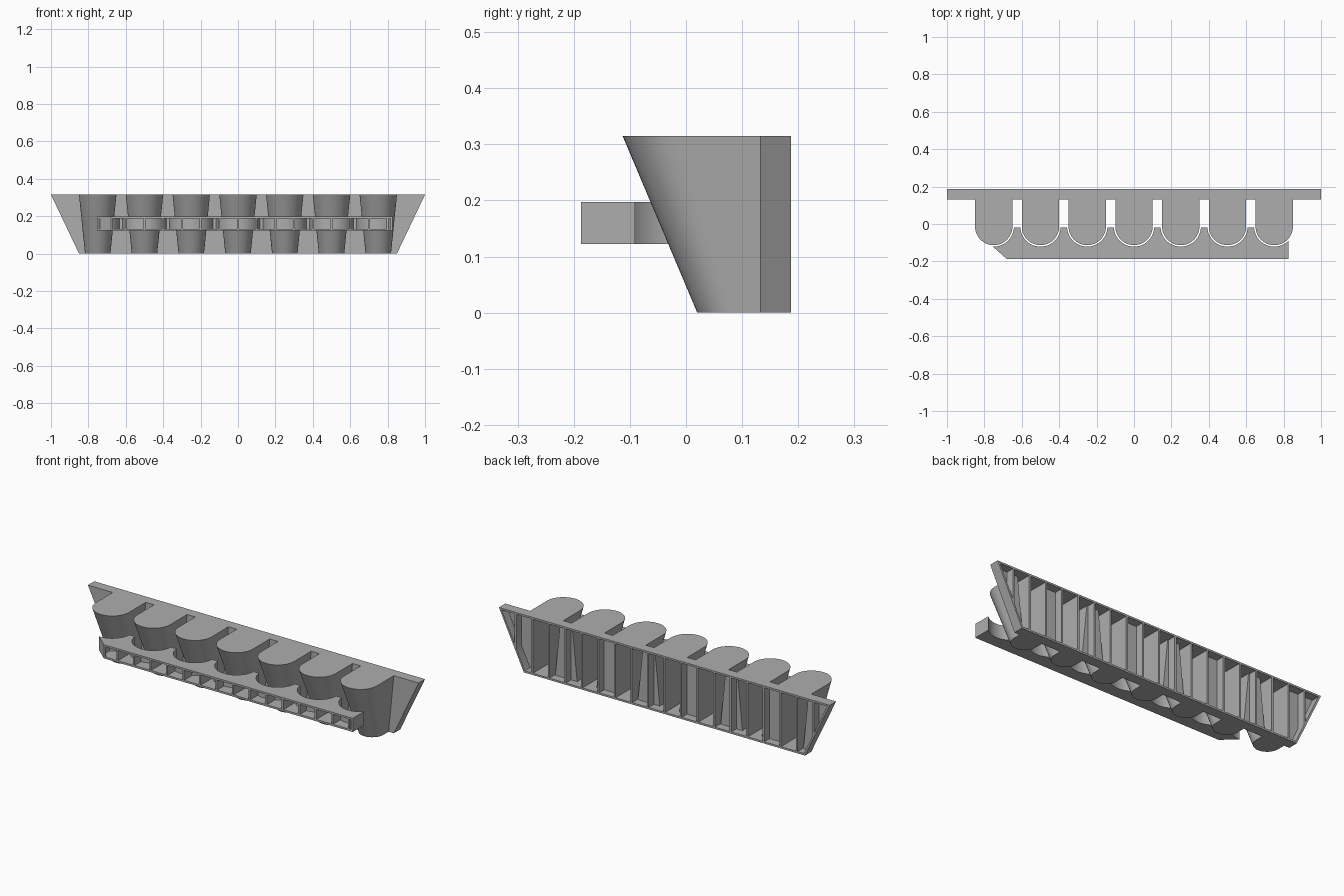
import bpy, bmesh, math

default = bpy.data.objects.get("Cube")
if default:
    bpy.data.objects.remove(default, do_unlink=True)

HEIGHT = 0.315
CENTRES = [0.25 * i for i in range(-3, 4)]
WALL = 0.01
FIN_PITCH, FIN_THICK = 0.1, 0.01
BACK, STEP, FRONT = 0.187, 0.132, -0.187

grey = bpy.data.materials.new("plain grey")
grey.use_nodes = True
colour = (0.42, 0.42, 0.42, 1)
grey.diffuse_color = colour
grey.node_tree.nodes["Principled BSDF"].inputs["Base Color"].default_value = colour


def make(name, bm):
    bmesh.ops.recalc_face_normals(bm, faces=bm.faces)
    mesh = bpy.data.meshes.new(name)
    bm.to_mesh(mesh)
    bm.free()
    mesh.materials.append(grey)
    obj = bpy.data.objects.new(name, mesh)
    bpy.context.collection.objects.link(obj)
    return obj


def loft(name, low, z_low, high, z_high):
    """Closed solid between two outlines with matching points."""
    bm = bmesh.new()
    a = [bm.verts.new((x, y, z_low)) for x, y in low]
    b = [bm.verts.new((x, y, z_high)) for x, y in high]
    bm.faces.new(a)
    bm.faces.new(b)
    for i in range(len(a)):
        j = (i + 1) % len(a)
        bm.faces.new((a[i], a[j], b[j], b[i]))
    return make(name, bm)


def fin_slabs():
    """Row of thin upright slabs that are left standing inside a hollow."""
    bm = bmesh.new()
    for i in range(-9, 10):
        cube = bmesh.ops.create_cube(bm, size=1)["verts"]
        bmesh.ops.scale(bm, vec=(FIN_THICK, 2, 2), verts=cube)
        bmesh.ops.translate(bm, vec=(i * FIN_PITCH, 0, 0), verts=cube)
    return make("fin_slabs", bm)


def subtract(obj, cutter):
    mod = obj.modifiers.new("cut", "BOOLEAN")
    mod.operation = "DIFFERENCE"
    mod.solver = "EXACT"
    mod.object = cutter
    bpy.context.view_layer.update()
    bpy.context.view_layer.objects.active = obj
    bpy.ops.object.modifier_apply(modifier=mod.name)
    bpy.data.objects.remove(cutter, do_unlink=True)


def hollow(obj, cavity):
    subtract(cavity, fin_slabs())
    subtract(obj, cavity)


def arc(cx, cy, r, start, end, steps=24):
    for i in range(steps + 1):
        a = start + (end - start) * i / steps
        yield cx + r * math.cos(a), cy + r * math.sin(a)


def rack_outline(z, inset=0.0, back=BACK):
    """Back plate with rounded columns, sliced at height z."""
    s = z / HEIGHT
    end = 0.85 + 0.15 * s - inset * 1.1
    r = 0.068 + 0.032 * s
    cy = 0.02 - 0.133 * s + r
    r -= inset
    pts = [(-end, back), (-end, STEP + inset)]
    for cx in CENTRES:
        pts.append((cx - r, STEP + inset))
        pts.extend(arc(cx, cy, r, math.pi, 2 * math.pi))
        pts.append((cx + r, STEP + inset))
    return pts + [(end, STEP + inset), (end, back)]


def bar_outline(inset=0.0, front=FRONT):
    """Scalloped bar, following the columns along its rear edge."""
    r, cy, peak = 0.108 + inset, -0.013, -0.02 - inset
    left, right = -0.755 + inset, 0.825 - inset
    dip = math.asin((peak - cy) / r)
    pts = []
    for cx in CENTRES:
        start, end = math.pi - dip, 2 * math.pi + dip
        if cx == CENTRES[0]:
            start = math.pi + math.acos((cx - left) / r)
        if cx == CENTRES[-1]:
            end = 2 * math.pi - math.acos((right - cx) / r)
        pts.extend(arc(cx, cy, r, start, end))
    # right end, front edge and the chamfered left corner
    return pts + [(right, front), (-0.68 + inset, front),
                  (-0.68 + inset, FRONT + inset / 2)]


# Hollow column rack, open at the back with upright fins
rack = loft("column_rack", rack_outline(0), 0, rack_outline(HEIGHT), HEIGHT)
z0, z1 = WALL, HEIGHT - WALL
rack_cavity = loft("rack_cavity", rack_outline(z0, WALL, 0.25), z0,
                   rack_outline(z1, WALL, 0.25), z1)
hollow(rack, rack_cavity)

# Scalloped front bar, open at the front with upright fins
low, high = 0.122, 0.197
outer = bar_outline()[:-1]
bar = loft("front_bar", outer, low, outer, high)
inner = bar_outline(WALL, -0.25)
cavity = loft("bar_cavity", inner, low + WALL, inner, high - WALL)
hollow(bar, cavity)

# Smooth the rounded columns and scallops, keep the corners crisp
for obj in (rack, bar):
    bpy.ops.object.select_all(action="DESELECT")
    obj.select_set(True)
    bpy.context.view_layer.objects.active = obj
    bpy.ops.object.shade_smooth_by_angle(angle=math.radians(30))
